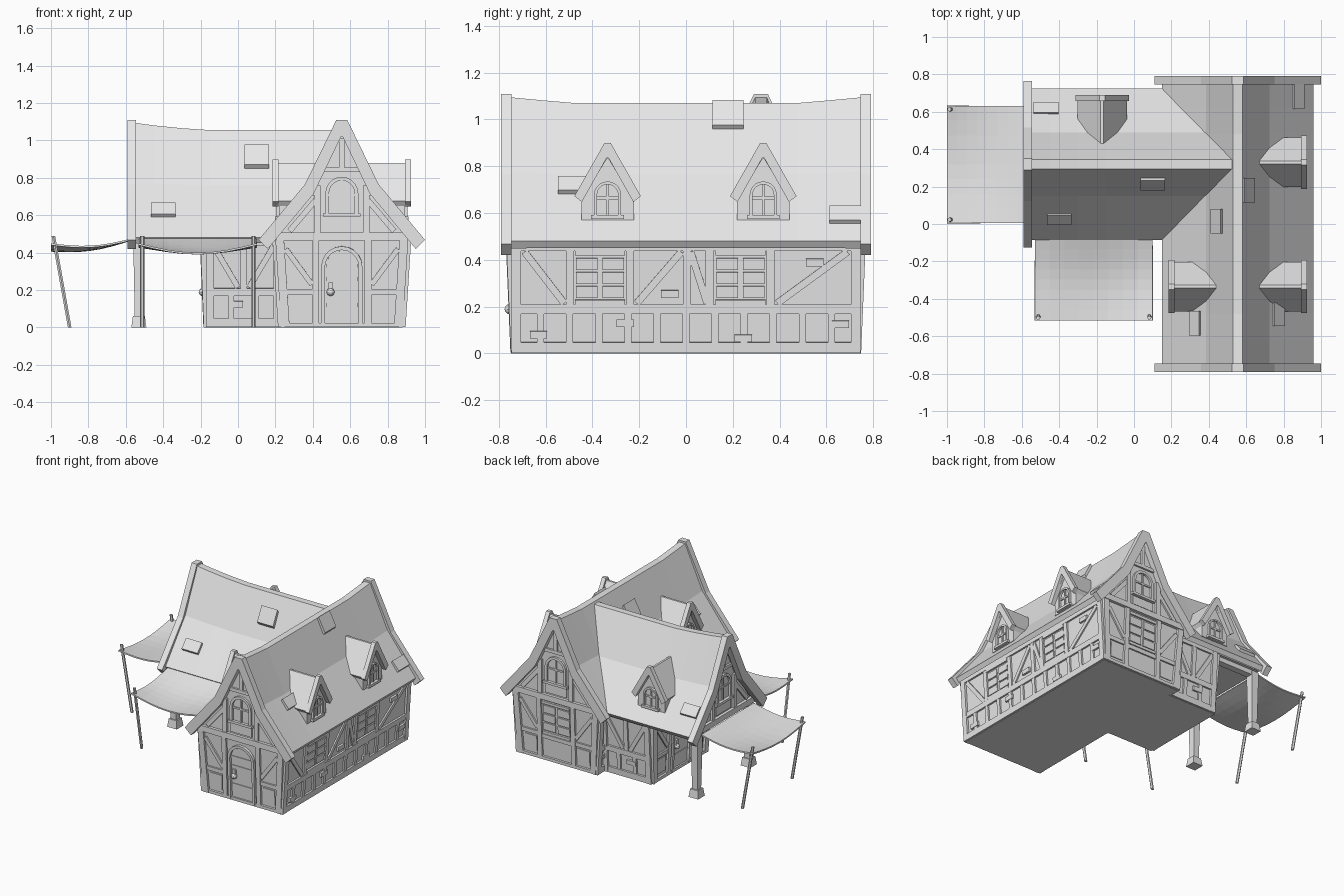
import bpy, bmesh
from math import sin, cos, pi, radians
from mathutils import Matrix, Vector

cube = bpy.data.objects.get("Cube")
if cube:
    bpy.data.objects.remove(cube, do_unlink=True)

GREY = bpy.data.materials.new("plain grey")
GREY.use_nodes = True
GREY.diffuse_color = (0.8, 0.8, 0.8, 1)
GREY.node_tree.nodes["Principled BSDF"].inputs["Base Color"].default_value = (0.8, 0.8, 0.8, 1)


# Helpers: local frames have u sideways, v up and n outward
def frame(x, y, angle, tilt=0.0):
    turn = Matrix.Rotation(radians(angle), 4, 'Z')
    return Matrix.Translation((x, y, 0)) @ turn @ Matrix.Rotation(radians(90 + tilt), 4, 'X')


def finish(name, bm):
    bmesh.ops.recalc_face_normals(bm, faces=bm.faces)
    mesh = bpy.data.meshes.new(name)
    bm.to_mesh(mesh)
    bm.free()
    mesh.materials.append(GREY)
    obj = bpy.data.objects.new(name, mesh)
    bpy.context.collection.objects.link(obj)
    return obj


def loft(bm, F, sections):
    """Skin closed sections given as lists of (u, v, n)."""
    loops = [[bm.verts.new(F @ Vector(p)) for p in s] for s in sections]
    count = len(loops[0])
    for a, b in zip(loops, loops[1:]):
        for i in range(count):
            j = (i + 1) % count
            bm.faces.new((a[i], a[j], b[j], b[i]))
    bm.faces.new(loops[0])
    bm.faces.new(loops[-1])


def prism(bm, F, pts, n0, n1):
    loft(bm, F, [[(u, v, n) for u, v in pts] for n in (n0, n1)])


def rect(bm, F, u0, v0, u1, v1, d=0.012):
    prism(bm, F, [(u0, v0), (u1, v0), (u1, v1), (u0, v1)], -0.005, d)


def board(bm, F, a, b, w=0.03, d=0.012):
    a, b = Vector(a), Vector(b)
    t = (b - a).normalized() * w / 2
    s = Vector((-t.y, t.x))
    prism(bm, F, [a + s, b + s, b - s, a - s], -0.005, d)


def mirrored(half):
    """Complete a right half outline, listed from the middle outward."""
    return [(-u, v) for u, v in reversed(half)] + list(half)


def arch(hw, v0, v1):
    arc = [(-hw * cos(i * pi / 10), v1 - hw + hw * sin(i * pi / 10)) for i in range(11)]
    return [(-hw, v0)] + arc + [(hw, v0)]


def arch_ring(bm, F, hw, v0, v1, w, d):
    prism(bm, F, arch(hw, v0, v1) + arch(hw - w, v0, v1 - w)[::-1], -0.005, d)


MAIN, WING = frame(0.555, 0, 0), frame(0, 0.32, -90)
ROOF = [(0.025, 1.07), (0.17, 0.765), (0.405, 0.48)]
UNDER = [(0.005, 1.02), (0.155, 0.715), (0.385, 0.45)]
GABLE = [(0.005, 1.03), (0.165, 0.725), (0.355, 0.465)]


# House bodies: leaning lower walls and solid gabled upper storeys
def body(name, F, bottom, top, gable):
    bm = bmesh.new()
    loft(bm, F, [[(-w, v, a), (w, v, a), (w, v, b), (-w, v, b)]
                 for w, v, (a, b) in ((0.325, 0, bottom), (0.355, 0.47, top))])
    prism(bm, F, mirrored(GABLE), *gable)
    finish(name, bm)


body("main_house_walls", MAIN, (-0.73, 0.73), (-0.75, 0.75), (-0.75, 0.75))
body("wing_walls", WING, (-0.4, 0.165), (-0.4, 0.185), (-0.45, 0.53))


# Sagging roofs, lifted towards their ends
def roof(name, F, stations):
    bm = bmesh.new()
    outline = mirrored(ROOF) + mirrored(UNDER)[::-1]
    loft(bm, F, [[(u, v + lift * (v - 0.47) / 0.6, n) for u, v in outline] for n, lift in stations])
    finish(name, bm)


roof("main_roof", MAIN, [(-0.76, 0.025), (-0.62, 0.012), (-0.48, 0), (0.48, 0), (0.62, 0.012), (0.76, 0.025)])
roof("wing_roof", WING, [(-0.53, -0.015), (0.15, -0.015), (0.3, -0.005), (0.45, 0.01), (0.56, 0.025)])


# Heavy bargeboards at the gable ends
def bargeboard(name, F, n0, n1):
    outer = mirrored([(0.03, 1.108), (0.197, 0.765), (0.445, 0.468)])
    inner = mirrored([(0.004, 1.02), (0.15, 0.715), (0.395, 0.42)])
    bm = bmesh.new()
    prism(bm, F, outer + inner[::-1], n0, n1)
    finish(name, bm)


bargeboard("front_bargeboard", MAIN, 0.745, 0.79)
bargeboard("back_bargeboard", MAIN, -0.79, -0.745)
bargeboard("wing_bargeboard", WING, 0.545, 0.59)


# Loose shingles standing proud of the roofs
def shingle(bm, F, u, n):
    side = 1 if u > 0 else -1
    (ua, va), (ub, vb) = ROOF[:2] if abs(u) < 0.17 else ROOF[1:]
    height = lambda x: va + (x - ua) / (ub - ua) * (vb - va)
    a, b = abs(u) - 0.025, abs(u) + 0.025
    pts = [(a, height(a) - 0.01), (b, height(b) - 0.01), (b + 0.016, height(b) + 0.012), (a + 0.012, height(a) + 0.012)]
    prism(bm, F, [(side * x, v) for x, v in pts], n - 0.066, n + 0.066)


bm = bmesh.new()
for u, n in ((-0.105, -0.015), (-0.22, 0.53), (0.05, -0.18), (0.315, -0.68), (0.21, 0.48)):
    shingle(bm, MAIN, u, n)
for u, n in ((0.1, -0.1), (0.285, 0.4), (-0.29, 0.47)):
    shingle(bm, WING, u, n)
finish("loose_shingles", bm)


# Windows and doors
def arched_window(bm, F, hw, v0, v1):
    arch_ring(bm, F, hw, v0, v1, hw * 0.22, 0.016)
    board(bm, F, (0, v0), (0, v1 - 0.01), 0.012, 0.008)
    mid = v0 + (v1 - v0) * 0.5
    board(bm, F, (-hw, mid), (hw, mid), 0.012, 0.008)
    rect(bm, F, -hw - 0.012, v0 - 0.018, hw + 0.012, v0, 0.022)


def paned_window(bm, F, u0, u1, v0, v1):
    w, h = u1 - u0, v1 - v0
    for v in (v0, v1 - 0.02):
        rect(bm, F, u0 + 0.005, v, u1 - 0.005, v + 0.02, 0.014)
    for i in range(2):
        for j in range(3):
            a, b = u0 + 0.01 + i * w / 2, v0 + 0.028 + j * (h - 0.05) / 3
            rect(bm, F, a, b, a + w / 2 - 0.02, b + (h - 0.05) / 3 - 0.01, 0.008)


def door(bm, F):
    arch_ring(bm, F, 0.11, 0.005, 0.435, 0.02, 0.02)
    prism(bm, F, arch(0.085, 0.005, 0.41), -0.005, 0.005)
    for v in (0.11, 0.25, 0.32):
        rect(bm, F, -0.085, v, 0.085, v + 0.02, 0.01)
    knob = F @ Matrix.Translation((-0.06, 0.19, 0.015))
    bmesh.ops.create_uvsphere(bm, u_segments=8, v_segments=6, radius=0.022, matrix=knob)
    rect(bm, F, -0.072, 0.2, -0.048, 0.24, 0.02)


# Timber framing of the gable ends
def lower_end(name, F, with_door):
    bm = bmesh.new()
    rect(bm, F, -0.325, 0.002, 0.325, 0.025, 0.016)
    for s in (-1, 1):
        board(bm, F, (s * 0.302, 0.002), (s * 0.332, 0.47), 0.046, 0.018)
        board(bm, F, (s * 0.14, 0.002), (s * 0.14, 0.47), 0.036, 0.016)
        board(bm, F, (s * 0.15, 0.19), (s * 0.31, 0.19), 0.03)
        board(bm, F, (s * 0.16, 0.23), (s * 0.3, 0.42), 0.028)
        rect(bm, F, *sorted((s * 0.17, s * 0.27))[:1], 0.05, max(s * 0.17, s * 0.27), 0.16, 0.006)
    if with_door:
        door(bm, F)
    else:
        paned_window(bm, F, -0.12, 0.12, 0.2, 0.45)
        board(bm, F, (-0.14, 0.18), (0.14, 0.18), 0.03)
    finish(name, bm)


def upper_end(name, F):
    bm = bmesh.new()
    rect(bm, F, -0.35, 0.465, 0.35, 0.508, 0.022)
    for s in (-1, 1):
        board(bm, F, (s * 0.13, 0.5), (s * 0.13, 0.76), 0.034, 0.016)
        board(bm, F, (s * 0.28, 0.515), (s * 0.14, 0.68), 0.03)
        board(bm, F, (s * 0.13, 0.72), (s * 0.17, 0.72), 0.028)
    rect(bm, F, -0.13, 0.83, 0.13 * 0.8, 0.855, 0.014)
    board(bm, F, (0, 0.85), (0, 1.01), 0.03)
    rect(bm, F, -0.09, 0.52, 0.09, 0.585, 0.008)
    arched_window(bm, F, 0.088, 0.61, 0.805)
    finish(name, bm)


lower_end("front_timbers", frame(0.555, -0.73, 0, 2.4), True)
lower_end("back_timbers", frame(0.555, 0.73, 180, 2.4), False)
lower_end("wing_end_timbers", frame(-0.165, 0.32, -90, 2.4), True)
upper_end("front_gable_timbers", frame(0.555, -0.75, 0))
upper_end("back_gable_timbers", frame(0.555, 0.75, 180))
upper_end("wing_gable_timbers", frame(-0.53, 0.32, -90))


# Timber framing of the long walls
def long_wall(name, F, s, u0, u1, posts, braces, windows, stones):
    bm = bmesh.new()
    span = lambda a, b: sorted((s * a, s * b))
    a, b = span(u0, u1)
    for v0, v1 in ((0.002, 0.048), (0.17, 0.21), (0.44, 0.475)):
        rect(bm, F, a, v0, b, v1, 0.014)
    for u in posts:
        board(bm, F, (s * u, 0.2), (s * u, 0.45), 0.034)
    for u in [u0 + 0.02, u1 - 0.02]:
        board(bm, F, (s * u, 0.002), (s * u, 0.46), 0.042, 0.016)
    count = round((u1 - u0) / 0.125)
    for i in range(1, count):
        u = u0 + (u1 - u0) * i / count
        board(bm, F, (s * u, 0.04), (s * u, 0.18), 0.03)
    for p, q in braces:
        board(bm, F, (s * p, 0.215), (s * q, 0.435), 0.03, 0.01)
    for p, q in windows:
        w0, w1 = span(p, q)
        paned_window(bm, F, w0, w1, 0.21, 0.44)
    for u, v in stones:
        rect(bm, F, s * u - 0.037, v - 0.016, s * u + 0.037, v + 0.016, 0.016)
    finish(name, bm)


for label, s in (("right", -1), ("left", 1)):
    long_wall(label + "_timbers", frame(0.555 + s * 0.325, 0, 90 * s, 3.65), s, -0.745, 0.745,
              (-0.495, -0.24, 0.005, 0.1, 0.36),
              ((-0.52, -0.69), (-0.21, -0.02), (0.09, 0.02), (0.39, 0.69)),
              ((-0.48, -0.255), (0.12, 0.345)),
              ((-0.63, 0.08), (-0.26, 0.13), (0.245, 0.065), (0.66, 0.125), (-0.07, 0.255), (0.55, 0.39)))
for label, y, angle, s in (("front", -0.005, 0, 1), ("back", 0.645, 180, -1)):
    long_wall("wing_" + label + "_timbers", frame(0, y, angle, 3.65), s, -0.17, 0.23,
              (0.03,), ((0, -0.13), (0.06, 0.19)), (), ((-0.01, 0.125),))


# Dormers
def dormer(name, x, y, angle):
    F, bm = frame(x, y, angle), bmesh.new()
    prism(bm, F, mirrored([(0.005, 0.85), (0.112, 0.68), (0.112, 0.57)]), 0.05, 0.335)
    prism(bm, F, mirrored([(0.008, 0.88), (0.132, 0.675)]) + mirrored([(0.004, 0.83), (0.115, 0.65)])[::-1], 0.05, 0.35)
    prism(bm, F, mirrored([(0.014, 0.898), (0.142, 0.672)]) + mirrored([(0.004, 0.835), (0.11, 0.647)])[::-1], 0.338, 0.37)
    arched_window(bm, F @ Matrix.Translation((0, 0, 0.335)), 0.058, 0.592, 0.735)
    finish(name, bm)


dormer("left_front_dormer", 0.555, -0.335, 90)
dormer("left_back_dormer", 0.555, 0.33, 90)
dormer("right_dormer", 0.555, -0.335, -90)
dormer("wing_back_dormer", -0.17, 0.32, 180)

# Porch posts on stone feet, with beams above
bm = bmesh.new()
for s in (-1, 1):
    u = s * 0.31
    for levels in (((0.04, 0), (0.032, 0.06)), ((0.022, 0.05), (0.03, 0.46))):
        loft(bm, WING, [[(u - w, v, 0.53 - w), (u + w, v, 0.53 - w), (u + w, v, 0.53 + w), (u - w, v, 0.53 + w)]
                        for w, v in levels])
    prism(bm, WING, [(u - 0.025, 0.43), (u + 0.025, 0.43), (u + 0.025, 0.475), (u - 0.025, 0.475)], 0.16, 0.53)
finish("porch_posts", bm)


# Cloth awnings hung from leaning poles
def awning(name, F, hw, n0, n1, sag):
    bm, size = bmesh.new(), 8
    grid = []
    for i in range(size + 1):
        s = i / size
        row = []
        for j in range(size + 1):
            t = j / size
            v = 0.475 - 0.025 * s - sag * sin(pi * t) * s - 0.025 * sin(pi * s)
            row.append(bm.verts.new(F @ Vector((hw * (2 * t - 1), v, n0 + (n1 - n0) * s))))
        grid.append(row)
    for a, b in zip(grid, grid[1:]):
        for j in range(size):
            bm.faces.new((a[j], a[j + 1], b[j + 1], b[j]))
    cloth = finish(name + "_cloth", bm)
    cloth.modifiers.new("thickness", 'SOLIDIFY').thickness = 0.01
    bm = bmesh.new()
    ring = [(0.011 * cos(k * pi / 3), 0.011 * sin(k * pi / 3)) for k in range(6)]
    for s in (-1, 1):
        loft(bm, F, [[(s * (hw - 0.018) + a, v, n + b) for a, b in ring]
                     for v, n in ((0, n1 - 0.1), (0.488, n1 - 0.013))])
    finish(name + "_poles", bm)


awning("side_awning", frame(0, 0.318, -90), 0.313, 0.57, 1.0, 0.035)
awning("front_awning", frame(-0.215, 0, 0), 0.315, 0.08, 0.515, 0.05)
